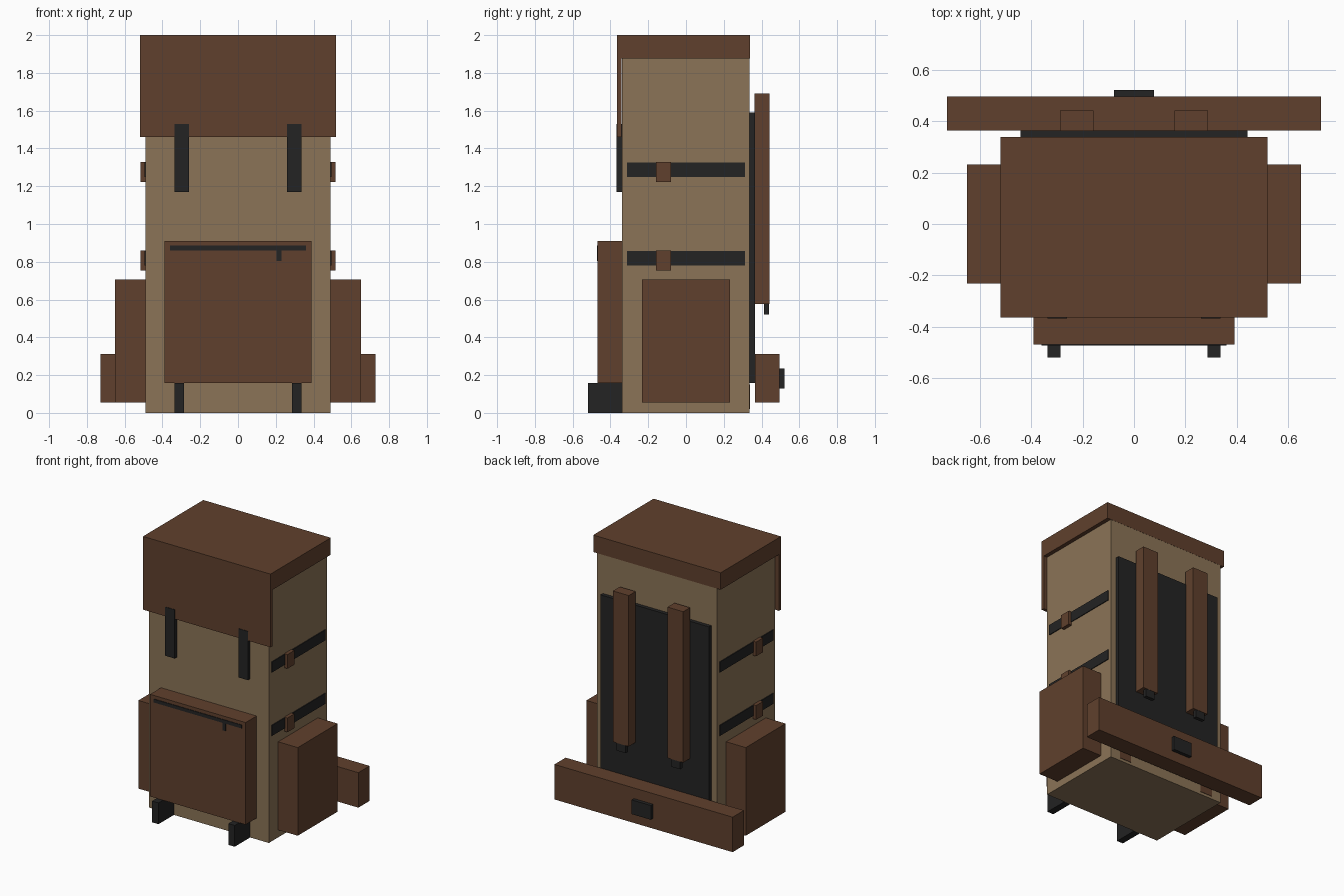
import bpy
import bmesh
from mathutils import Vector

cube = bpy.data.objects.get("Cube")
if cube:
    bpy.data.objects.remove(cube, do_unlink=True)


def material(name, rgb):
    mat = bpy.data.materials.new(name)
    mat.use_nodes = True
    color = (*rgb, 1)
    mat.diffuse_color = color
    bsdf = mat.node_tree.nodes["Principled BSDF"]
    bsdf.inputs["Base Color"].default_value = color
    bsdf.inputs["Roughness"].default_value = 0.9
    return mat


canvas = material("tan canvas", (0.258, 0.174, 0.095))
leather = material("brown leather", (0.117, 0.051, 0.026))
black = material("black webbing", (0.017, 0.017, 0.017))


def box(name, mat, x, y, z):
    """Flat-sided box from (min, max) ranges along each axis."""
    low, high = (Vector(corner) for corner in zip(x, y, z))
    mesh = bpy.data.meshes.new(name)
    bm = bmesh.new()
    bmesh.ops.create_cube(bm, size=1)
    for v in bm.verts:
        v.co = v.co * (high - low)
    bm.to_mesh(mesh)
    bm.free()
    mesh.materials.append(mat)
    obj = bpy.data.objects.new(name, mesh)
    obj.location = (low + high) / 2
    bpy.context.collection.objects.link(obj)
    return obj


def pair(name, mat, x, y, z):
    """The same box on the left (+x) and right (-x) sides."""
    box("left_" + name, mat, x, y, z)
    box("right_" + name, mat, (-x[1], -x[0]), y, z)


def centred(name, mat, half, y, z):
    box(name, mat, (-half, half), y, z)


# Main bag and lid with its front flap
centred("body", canvas, 0.49, (-0.34, 0.337), (0, 1.9))
centred("lid", leather, 0.52, (-0.364, 0.338), (1.875, 2))
centred("lid_flap", leather, 0.52, (-0.364, -0.341), (1.46, 1.875))
pair("flap_strap", black, (0.26, 0.337), (-0.367, -0.34), (1.17, 1.53))

# Front pocket with zip and pull tab
centred("front_pocket", leather, 0.39, (-0.468, -0.34), (0.157, 0.91))
centred("pocket_zip", black, 0.36, (-0.472, -0.466), (0.86, 0.885))
box("zip_pull", black, (0.205, 0.23), (-0.472, -0.466), (0.805, 0.86))
pair("lower_loop", black, (0.285, 0.337), (-0.52, -0.34), (0, 0.157))

# Side pockets, compression straps and buckles
pair("side_pocket", leather, (0.49, 0.65), (-0.232, 0.232), (0.055, 0.705))
for level, z in (("lower", 0.78), ("upper", 1.248)):
    pair(level + "_side_strap", black, (0.488, 0.496), (-0.312, 0.312), (z, z + 0.077))
    pair(level + "_side_buckle", leather, (0.49, 0.516), (-0.16, -0.08), (z - 0.025, z + 0.08))

# Back panel and shoulder straps
centred("back_panel", black, 0.442, (0.337, 0.364), (0.157, 1.59))
pair("shoulder_strap", leather, (0.158, 0.287), (0.362, 0.442), (0.577, 1.69))
pair("strap_end", black, (0.184, 0.261), (0.412, 0.44), (0.52, 0.577))

# Hip belt with buckle and anchor patches
centred("hip_belt", leather, 0.727, (0.364, 0.495), (0.055, 0.313))
centred("belt_buckle", black, 0.078, (0.495, 0.521), (0.13, 0.235))
pair("belt_anchor", leather, (0.31, 0.41), (0.335, 0.34), (0.02, 0.15))
